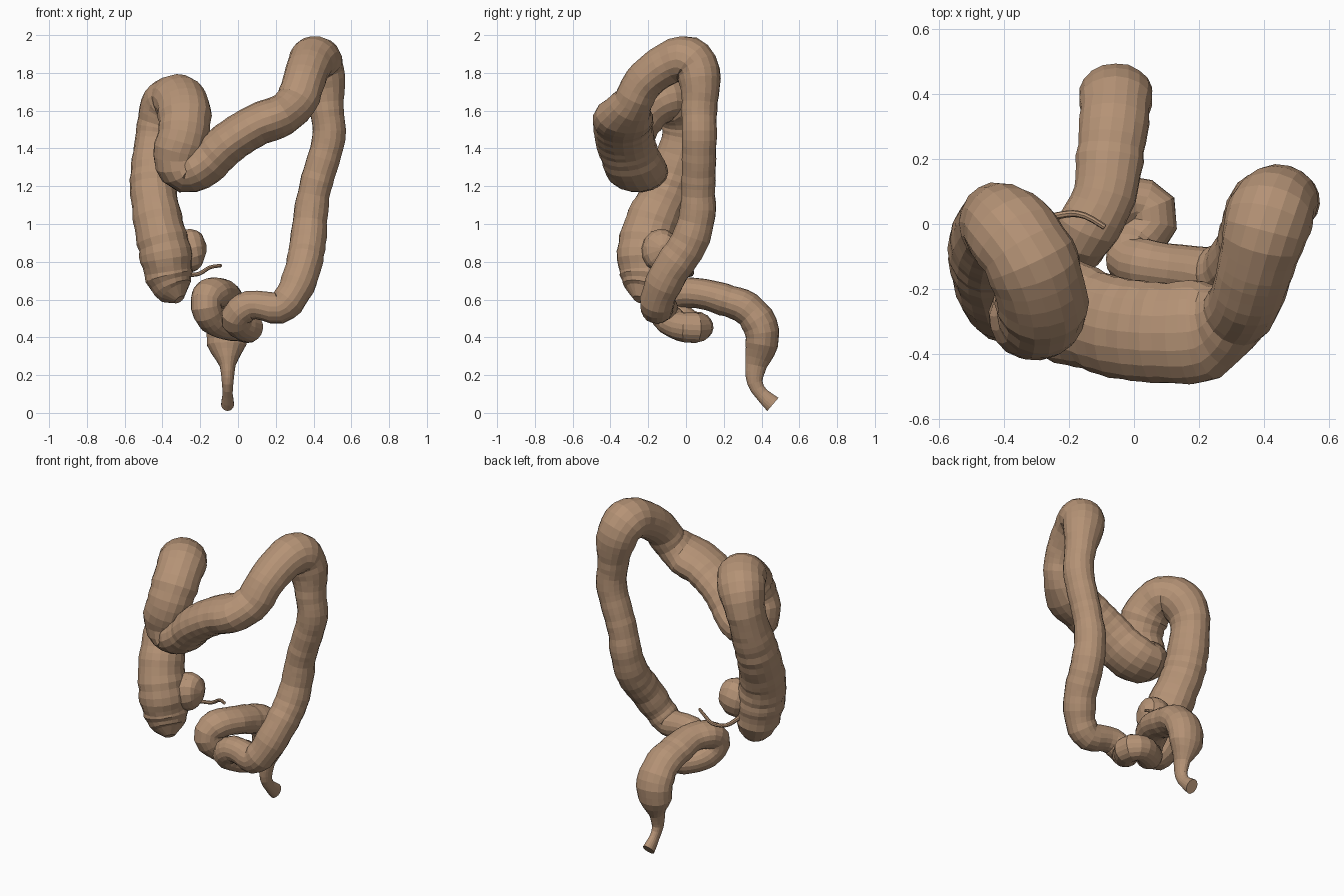
import bpy, bmesh, math, random
from mathutils import Vector, Quaternion

if "Cube" in bpy.data.objects:
    bpy.data.objects.remove(bpy.data.objects["Cube"])

random.seed(4)
SIDES = 18

mat = bpy.data.materials.new("tissue")
mat.diffuse_color = (0.46, 0.29, 0.18, 1)
mat.use_nodes = True
mat.node_tree.nodes["Principled BSDF"].inputs["Base Color"].default_value = mat.diffuse_color

# Path sections: points are (x, y, z, radius), each section has its own width stretch per axis
ascending = [(-.31, -.25, .60, .03), (-.335, -.23, .635, .085), (-.365, -.21, .72, .125),
             (-.385, -.21, .85, .138), (-.42, -.18, 1.0, .13), (-.45, -.09, 1.2, .122),
             (-.44, -.02, 1.4, .112), (-.42, 0, 1.53, .115)]
right_bend = [(-.375, -.03, 1.63, .125), (-.32, -.11, 1.665, .125), (-.285, -.22, 1.6, .125),
              (-.29, -.29, 1.47, .12), (-.32, -.285, 1.36, .115)]
transverse = [(-.28, -.25, 1.275, .115), (-.17, -.28, 1.32, .115), (-.05, -.32, 1.43, .112),
              (.1, -.335, 1.525, .11), (.23, -.325, 1.575, .11)]
left_bend = [(.31, -.28, 1.65, .105), (.345, -.23, 1.745, .105), (.375, -.13, 1.83, .11),
             (.405, -.02, 1.875, .12), (.43, .055, 1.83, .12), (.455, .075, 1.72, .105)]
descending = [(.47, .07, 1.6, .093), (.48, .07, 1.45, .093), (.41, .065, 1.2, .09),
              (.385, .06, 1.05, .095), (.37, .015, .9, .1), (.34, -.085, .75, .1),
              (.285, -.145, .62, .093), (.22, -.155, .555, .085)]
sigmoid = [(.14, -.14, .565, .077), (.06, -.13, .57, .078), (-.01, -.11, .515, .08),
           (.01, -.055, .468, .078), (.055, .0, .452, .08), (.05, .05, .45, .08),
           (.0, .07, .455, .076), (-.06, .045, .462, .075), (-.115, 0, .48, .077),
           (-.16, -.06, .53, .08), (-.17, -.065, .59, .082)]
rectum = [(-.14, -.01, .632, .082), (-.09, .09, .63, .08), (-.075, .2, .6, .085),
          (-.06, .32, .555, .087), (-.055, .395, .46, .092), (-.06, .4, .36, .084)]
outlet = [(-.055, .37, .25, .058), (-.055, .365, .16, .04), (-.055, .4, .1, .036),
          (-.055, .46, .045, .046)]
SECTIONS = [(ascending, (1, 1.12, 1)), (right_bend, (1.14, 1.08, 1)), (transverse, (1, 1.4, 1)),
            (left_bend, (1.08, 1, 1)), (descending, (.95, 1, 1)), (sigmoid, (1, 1, 1)),
            (rectum, (1.22, 1, 1)), (outlet, (.75, 1, 1))]


def smooth_path(keys, step):
    """Catmull-Rom samples through tuples of any length."""
    out = []
    for i in range(len(keys) - 1):
        p0, p1 = keys[max(i - 1, 0)], keys[i]
        p2, p3 = keys[i + 1], keys[min(i + 2, len(keys) - 1)]
        n = max(1, round((Vector(p2[:3]) - Vector(p1[:3])).length / step))
        for k in range(n):
            t = k / n
            out.append([.5 * (2 * b + (c - a) * t + (2 * a - 5 * b + 4 * c - d) * t * t
                              + (3 * b - a - 3 * c + d) * t ** 3)
                        for a, b, c, d in zip(p0, p1, p2, p3)])
    out.append(list(keys[-1]))
    return out


def finish(name, bm):
    bmesh.ops.recalc_face_normals(bm, faces=bm.faces)
    me = bpy.data.meshes.new(name)
    bm.to_mesh(me)
    bm.free()
    me.materials.append(mat)
    ob = bpy.data.objects.new(name, me)
    bpy.context.collection.objects.link(ob)
    return ob


def sweep(name, keys, step, sides, wobble=0.0):
    """Tube along keys of (x, y, z, r, sx, sy, sz) with a twist-free frame."""
    pts = smooth_path(keys, step)
    pos = [Vector(p[:3]) for p in pts]
    bm = bmesh.new()
    rings, normal, last = [], None, None
    for i, p in enumerate(pts):
        tan = (pos[min(i + 1, len(pos) - 1)] - pos[max(i - 1, 0)]).normalized()
        if normal is None:
            normal = tan.orthogonal().normalized()
        else:
            normal = last.rotation_difference(tan) @ normal
        last = tan
        swell = 1 + random.uniform(-wobble, wobble)
        ring = []
        for s in range(sides):
            d = Quaternion(tan, math.tau * s / sides) @ normal
            r = p[3] * swell * (1 + random.uniform(-wobble, wobble) * .4)
            ring.append(bm.verts.new(pos[i] + Vector([d[k] * r * p[4 + k] for k in range(3)])))
        rings.append(ring)
    for a, b in zip(rings, rings[1:]):
        for s in range(sides):
            t = (s + 1) % sides
            bm.faces.new((a[s], a[t], b[t], b[s]))
    bm.faces.new(rings[0])
    bm.faces.new(rings[-1])
    return finish(name, bm)


# Main bowel tube, from the blind pouch round to the outlet
sweep("large_bowel", [p + s for pts, s in SECTIONS for p in pts], .036, SIDES, .03)

# Side pouch where the small bowel joins
one = (1, 1, 1)
pouch = [(-.36, -.17, .84, .06), (-.29, -.14, .85, .1), (-.235, -.13, .865, .1),
         (-.19, -.12, .87, .07), (-.168, -.12, .87, .02)]
sweep("side_pouch", [p + (1, 1, 1.12) for p in pouch], .03, 14, .02)

# Thin worm-like appendix
appendix = [(-.32, -.1, .76, .014), (-.29, 0, .735, .012), (-.21, .03, .735, .011),
            (-.15, .025, .77, .01), (-.09, -.01, .78, .009)]
sweep("appendix", [p + one for p in appendix], .025, 8)
